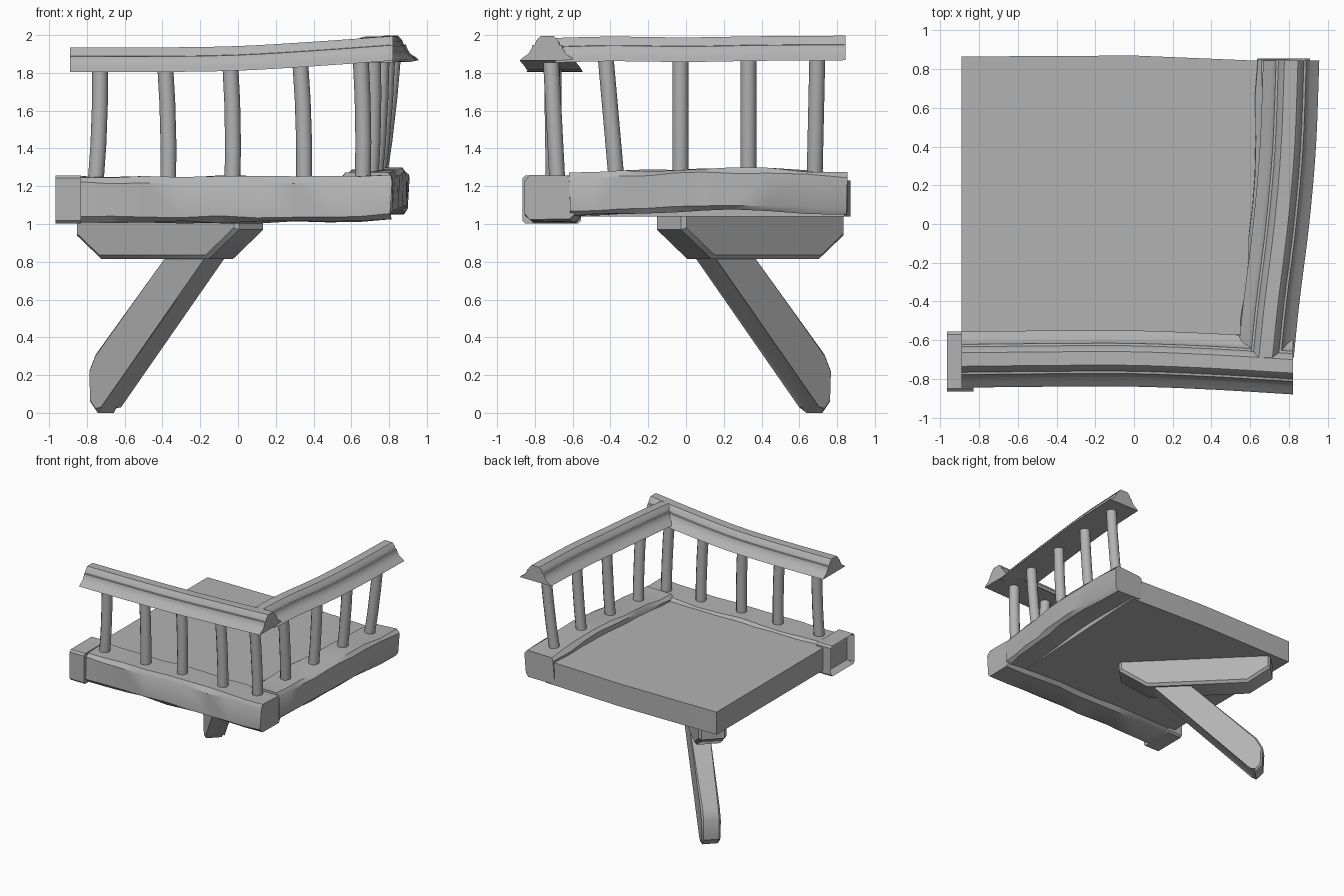
import bpy, bmesh, math, random
from mathutils import Vector

random.seed(4)
if "Cube" in bpy.data.objects:
    bpy.data.objects.remove(bpy.data.objects["Cube"], do_unlink=True)

grey = bpy.data.materials.new("plain grey")
grey.use_nodes = True
grey.diffuse_color = (0.45, 0.45, 0.45, 1)
grey.node_tree.nodes["Principled BSDF"].inputs["Base Color"].default_value = (0.45, 0.45, 0.45, 1)

X, Y, Z = Vector((1, 0, 0)), Vector((0, 1, 0)), Vector((0, 0, 1))


def finish(name, bm, angle=35):
    bmesh.ops.recalc_face_normals(bm, faces=bm.faces)
    me = bpy.data.meshes.new(name)
    bm.to_mesh(me)
    bm.free()
    me.materials.append(grey)
    me.shade_smooth()
    me.set_sharp_from_angle(angle=math.radians(angle))
    ob = bpy.data.objects.new(name, me)
    bpy.context.collection.objects.link(ob)
    return ob


def loft(bm, path, profile, axis, jitter=0.0):
    """Sweep a profile (side, up) along a path and cap both ends."""
    rings = []
    for p in path:
        ring = []
        for u, v in profile:
            noise = Vector([random.uniform(-jitter, jitter) for _ in range(3)])
            ring.append(bm.verts.new(Vector(p) + axis * u + Z * v + noise))
        rings.append(ring)
    n = len(profile)
    for a, b in zip(rings, rings[1:]):
        for i in range(n):
            j = (i + 1) % n
            bm.faces.new((a[i], a[j], b[j], b[i]))
    return [bm.faces.new(rings[0]), bm.faces.new(rings[-1])]


def resample(points, steps):
    """Smooth path through a few points."""
    pts = [Vector(p) for p in points]
    pts = [2 * pts[0] - pts[1]] + pts + [2 * pts[-1] - pts[-2]]
    out = []
    for a, b, c, d in zip(pts, pts[1:], pts[2:], pts[3:]):
        for k in range(steps):
            t = k / steps
            out.append(0.5 * (2 * b + (c - a) * t + (2 * a - 5 * b + 4 * c - d) * t * t
                              + (3 * b - a - 3 * c + d) * t ** 3))
    return out + [pts[-2]]


def chamfered(w, h, c):
    """Rectangle with cut corners, centred on the path."""
    w, h = w / 2, h / 2
    return [(-w, c - h), (c - w, -h), (w - c, -h), (w, c - h),
            (w, h - c), (w - c, h), (c - w, h), (-w, h - c)]


def beam(name, points, size, axis, steps, jitter):
    bm = bmesh.new()
    ends = loft(bm, resample(points, steps), chamfered(*size), axis, jitter)
    return finish(name, bm), ends


# Floor slab
bm = bmesh.new()
outline = [(-0.89, -0.65), (0.64, -0.65), (0.72, 0.84), (0, 0.87), (-0.89, 0.865)]
base = bm.faces.new([bm.verts.new((x, y, 1.04)) for x, y in outline])
top = bmesh.ops.extrude_face_region(bm, geom=[base])["geom"]
bmesh.ops.translate(bm, vec=Z * 0.19, verts=[v for v in top if isinstance(v, bmesh.types.BMVert)])
bm.faces.new([v for v in bm.verts if v.co.z < 1.1][:5]) if len(bm.faces) < 7 else None
finish("floor_slab", bm)

# Rough edge beams
beam("front_beam", [(-0.86, -0.70, 1.13), (-0.3, -0.695, 1.13), (0.3, -0.695, 1.13), (0.81, -0.72, 1.14)],
     (0.275, 0.24, 0.03), Y, 3, 0.007)
beam("side_beam", [(0.68, -0.62, 1.155), (0.72, -0.2, 1.17), (0.755, 0.25, 1.185), (0.77, 0.85, 1.16)],
     (0.27, 0.225, 0.025), X, 3, 0.007)

# Hollow sleeve on the end of the front beam
bm = bmesh.new()
ends = loft(bm, [(-0.965, -0.71, 1.13), (-0.83, -0.71, 1.13)], chamfered(0.31, 0.255, 0.015), Y)
bmesh.ops.recalc_face_normals(bm, faces=bm.faces)
bmesh.ops.inset_region(bm, faces=[ends[0]], thickness=0.03)
bmesh.ops.translate(bm, vec=X * 0.05, verts=ends[0].verts)
finish("beam_sleeve", bm)

# Moulded handrails
half = [(0.145, 0), (0.135, 0.012), (0.1, 0.035), (0.082, 0.065), (0.078, 0.082),
        (0.066, 0.084), (0.058, 0.105), (0.035, 0.13)]
moulding = half + [(-u, v) for u, v in reversed(half)]
for name, axis, points in [
    ("front_handrail", Y, [(-0.89, -0.70, 1.805), (-0.4, -0.695, 1.805), (0, -0.695, 1.812),
                           (0.4, -0.71, 1.835), (0.82, -0.735, 1.865)]),
    ("side_handrail", X, [(0.68, -0.69, 1.855), (0.71, -0.4, 1.862), (0.76, 0, 1.858),
                          (0.795, 0.4, 1.864), (0.812, 0.845, 1.867)]),
]:
    bm = bmesh.new()
    loft(bm, resample(points, 4), moulding, axis)
    finish(name, bm)

# Balusters: foot (x, y) to head (x, y, z)
balusters = [
    ((-0.755, -0.70), (-0.73, -0.70, 1.83)), ((-0.37, -0.70), (-0.385, -0.70, 1.83)),
    ((-0.03, -0.70), (-0.04, -0.70, 1.83)), ((0.35, -0.70), (0.33, -0.71, 1.85)),
    ((0.66, -0.68), (0.65, -0.715, 1.87)), ((0.70, -0.365), (0.715, -0.425, 1.88)),
    ((0.72, -0.03), (0.76, -0.03, 1.88)), ((0.735, 0.33), (0.79, 0.33, 1.88)),
    ((0.74, 0.68), (0.82, 0.695, 1.88)),
]
circle = [(0.042 * math.cos(i * math.tau / 12), 0.042 * math.sin(i * math.tau / 12)) for i in range(12)]
for i, (foot, head) in enumerate(balusters):
    a, b = Vector((*foot, 1.2)), Vector(head)
    bm = bmesh.new()
    rings = []
    for t in (0, 0.35, 0.7, 1):
        p = a.lerp(b, t) + X * 0.008 * math.sin(t * math.pi)
        rings.append([bm.verts.new(p + X * u + Y * v) for u, v in circle])
    for r, s in zip(rings, rings[1:]):
        for k in range(12):
            bm.faces.new((r[k], r[k - 1], s[k - 1], s[k]))
    bm.faces.new(rings[0])
    bm.faces.new(rings[-1])
    finish(f"baluster_{i + 1}", bm, 50)


# Diagonal timbers below: outline (distance toward the wall corner, height), given width
def timber(name, outline, width, bevel):
    bm = bmesh.new()
    side = Vector((1, 1, 0)).normalized() * width / 2
    rows = [[bm.verts.new(Vector((-0.02 - t, t, z)) + side * s) for t, z in outline] for s in (-1, 1)]
    n = len(outline)
    for k in range(n):
        bm.faces.new((rows[0][k], rows[0][k - 1], rows[1][k - 1], rows[1][k]))
    caps = [bm.faces.new(r) for r in rows]
    rim = list({e for f in caps for e in f.edges})
    bmesh.ops.bevel(bm, geom=rim, offset=bevel, segments=1, affect='EDGES')
    finish(name, bm)


timber("bracket_timber", [(-0.09, 1.06), (-0.09, 0.97), (0.07, 0.815), (0.64, 0.815),
                          (0.77, 0.94), (0.77, 1.06)], 0.22, 0.02)
timber("brace_strut", [(0.04, 0.9), (0.11, 0.81), (0.66, 0.04), (0.68, 0), (0.72, 0.06),
                       (0.725, 0.22), (0.69, 0.31), (0.32, 0.81), (0.25, 0.9)], 0.15, 0.015)
